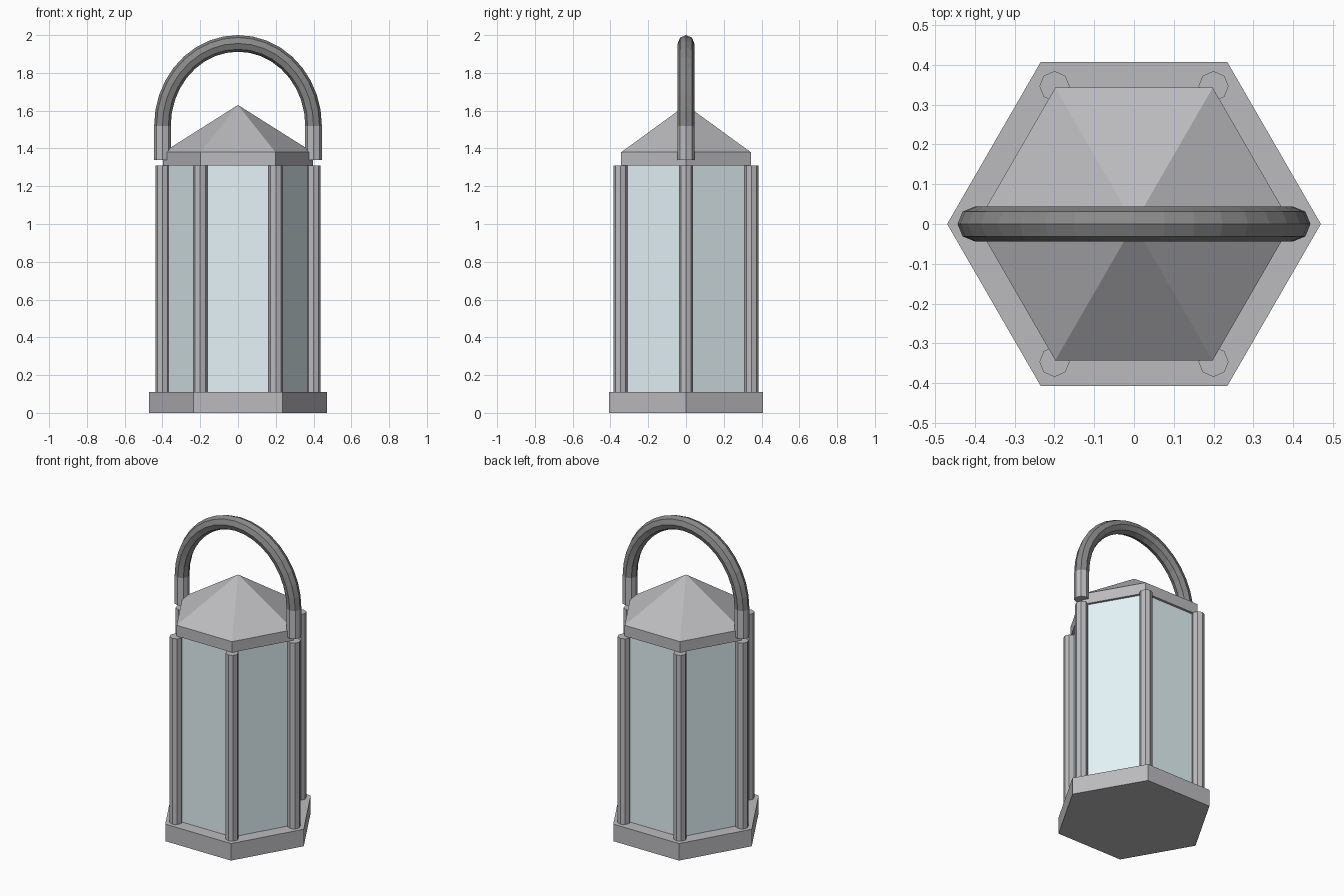
import bpy, bmesh
from math import sin, cos, pi

if "Cube" in bpy.data.objects:
    bpy.data.objects.remove(bpy.data.objects["Cube"])


def material(name, color):
    m = bpy.data.materials.new(name)
    m.diffuse_color = color
    m.use_nodes = True
    m.node_tree.nodes["Principled BSDF"].inputs["Base Color"].default_value = m.diffuse_color
    return m


def finish(name, bm, mat=None):
    bmesh.ops.recalc_face_normals(bm, faces=bm.faces)
    me = bpy.data.meshes.new(name)
    bm.to_mesh(me)
    bm.free()
    if mat:
        me.materials.append(mat)
    ob = bpy.data.objects.new(name, me)
    bpy.context.collection.objects.link(ob)
    return ob


def prism(name, sides, r, z0, z1, x=0, y=0, mat=None, apex=None):
    """Upright prism with a corner on +x; with apex set, it ends in a point."""
    bm = bmesh.new()
    angles = [2 * pi * i / sides for i in range(sides)]
    rings = [[bm.verts.new((x + r * cos(a), y + r * sin(a), z)) for a in angles]
             for z in (z0, z1)]
    bm.faces.new(rings[0])
    tip = bm.verts.new((x, y, apex)) if apex else None
    if not tip:
        bm.faces.new(rings[1])
    for i in range(sides):
        j = (i + 1) % sides
        bm.faces.new((rings[0][i], rings[0][j], rings[1][j], rings[1][i]))
        if tip:
            bm.faces.new((rings[1][i], rings[1][j], tip))
    return finish(name, bm, mat)


metal = material("metal", (0.5, 0.5, 0.52, 1))
glass = material("glass", (0.78, 0.9, 0.93, 1))
dark = material("dark_metal", (0.25, 0.25, 0.25, 1))

# Body: base, glass panes, roof with its rim
prism("base", 6, 0.47, 0, 0.11, mat=metal)
prism("glass_panes", 6, 0.378, 0.11, 1.31, mat=glass)
prism("roof", 6, 0.396, 1.31, 1.38, mat=metal, apex=1.63)

# Corner posts
for i in range(6):
    a = i * pi / 3
    prism(f"corner_post_{i + 1}", 8, 0.038, 0.11, 1.31, 0.4 * cos(a), 0.4 * sin(a), metal)

# Handle sockets
TUBE, SPRING = 0.044, 1.52
for side, x in (("left", -0.4), ("right", 0.4)):
    prism(f"handle_socket_{side}", 8, TUBE, 1.34, SPRING, x, 0, metal)

# Arched handle: octagon swept along a half ellipse
bm = bmesh.new()
W, H, STEPS = 0.4, 2.0 - TUBE - SPRING, 18
rings = []
for k in range(STEPS + 1):
    t = pi * k / STEPS
    nx, nz = H * cos(t), W * sin(t)
    n = (nx * nx + nz * nz) ** 0.5
    ring = []
    for i in range(8):
        a = i * pi / 4
        d = TUBE * cos(a)
        ring.append(bm.verts.new((W * cos(t) + d * nx / n, TUBE * sin(a),
                                  SPRING + H * sin(t) + d * nz / n)))
    rings.append(ring)
for r0, r1 in zip(rings, rings[1:]):
    for i in range(8):
        j = (i + 1) % 8
        bm.faces.new((r0[i], r0[j], r1[j], r1[i]))
bm.faces.new(rings[0])
bm.faces.new(rings[-1])
finish("handle", bm, dark)
